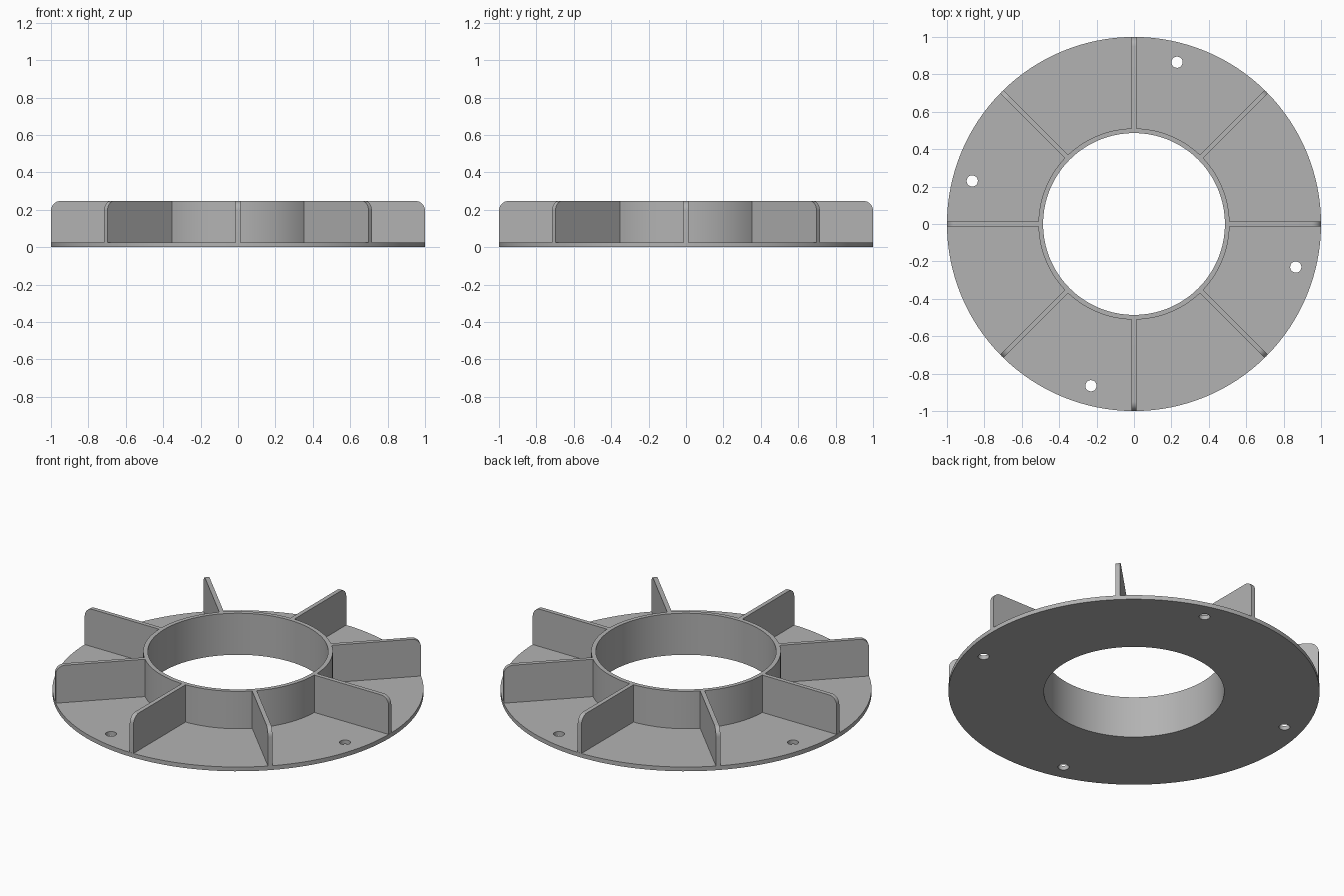
import bpy, bmesh
from math import cos, sin, pi, radians, atan2, hypot
from mathutils import Matrix

cube = bpy.data.objects.get("Cube")
if cube:
    bpy.data.objects.remove(cube, do_unlink=True)

BORE, COLLAR, RIM = 0.486, 0.511, 1.0
PLATE, HEIGHT = 0.025, 0.247
RIB, CORNER = 0.025, 0.05
SEGMENTS = 128

grey = bpy.data.materials.new("plain grey")
grey.use_nodes = True
colour = (0.45, 0.45, 0.45, 1)
grey.diffuse_color = colour
grey.node_tree.nodes["Principled BSDF"].inputs["Base Color"].default_value = colour


def add_object(name, bm):
    bmesh.ops.recalc_face_normals(bm, faces=bm.faces)
    mesh = bpy.data.meshes.new(name)
    bm.to_mesh(mesh)
    bm.free()
    mesh.materials.append(grey)
    obj = bpy.data.objects.new(name, mesh)
    bpy.context.collection.objects.link(obj)
    return obj


def smooth(obj):
    bpy.ops.object.select_all(action="DESELECT")
    obj.select_set(True)
    bpy.context.view_layer.objects.active = obj
    bpy.ops.object.shade_smooth_by_angle(angle=radians(30))


# Flange plate and upright collar, revolved from one L-shaped profile
profile = [(BORE, 0), (RIM, 0), (RIM, PLATE), (COLLAR, PLATE), (COLLAR, HEIGHT), (BORE, HEIGHT)]
bm = bmesh.new()
rings = []
for i in range(SEGMENTS):
    a = 2 * pi * i / SEGMENTS
    rings.append([bm.verts.new((r * cos(a), r * sin(a), z)) for r, z in profile])
for i, ring in enumerate(rings):
    following = rings[(i + 1) % SEGMENTS]
    for j in range(len(profile)):
        k = (j + 1) % len(profile)
        bm.faces.new((ring[j], following[j], following[k], ring[k]))
flange = add_object("flange_and_collar", bm)

# Four bolt holes through the plate
bm = bmesh.new()
hole_radius, hole_angle = hypot(0.23, 0.865), atan2(0.865, 0.23)
for i in range(4):
    a = hole_angle + i * pi / 2
    place = Matrix.Translation((hole_radius * cos(a), hole_radius * sin(a), 0))
    bmesh.ops.create_cone(bm, cap_ends=True, segments=32, radius1=0.03, radius2=0.03,
                          depth=0.2, matrix=place)
cutter = add_object("bolt_hole_cutter", bm)
cutter.hide_render = True
cut = flange.modifiers.new("bolt holes", "BOOLEAN")
cut.operation, cut.solver, cut.object = "DIFFERENCE", "EXACT", cutter
bpy.ops.object.select_all(action="DESELECT")
bpy.context.view_layer.objects.active = flange
flange.select_set(True)
bpy.ops.object.modifier_apply(modifier=cut.name)
bpy.data.objects.remove(cutter, do_unlink=True)
smooth(flange)

# Eight radial ribs with a rounded outer top corner
inner, tip = (BORE + COLLAR) / 2, RIM - 0.0005
outline = [(inner, PLATE / 2), (tip, PLATE / 2)]
for i in range(9):
    a = i / 8 * pi / 2
    outline.append((tip - CORNER + CORNER * cos(a), HEIGHT - CORNER + CORNER * sin(a)))
outline.append((inner, HEIGHT))
for n in range(8):
    bm = bmesh.new()
    face = bm.faces.new([bm.verts.new((r, -RIB / 2, z)) for r, z in outline])
    side = bmesh.ops.extrude_face_region(bm, geom=[face])
    moved = [v for v in side["geom"] if isinstance(v, bmesh.types.BMVert)]
    bmesh.ops.translate(bm, verts=moved, vec=(0, RIB, 0))
    rib = add_object(f"rib_{n + 1}", bm)
    rib.rotation_euler.z = n * pi / 4
    smooth(rib)
